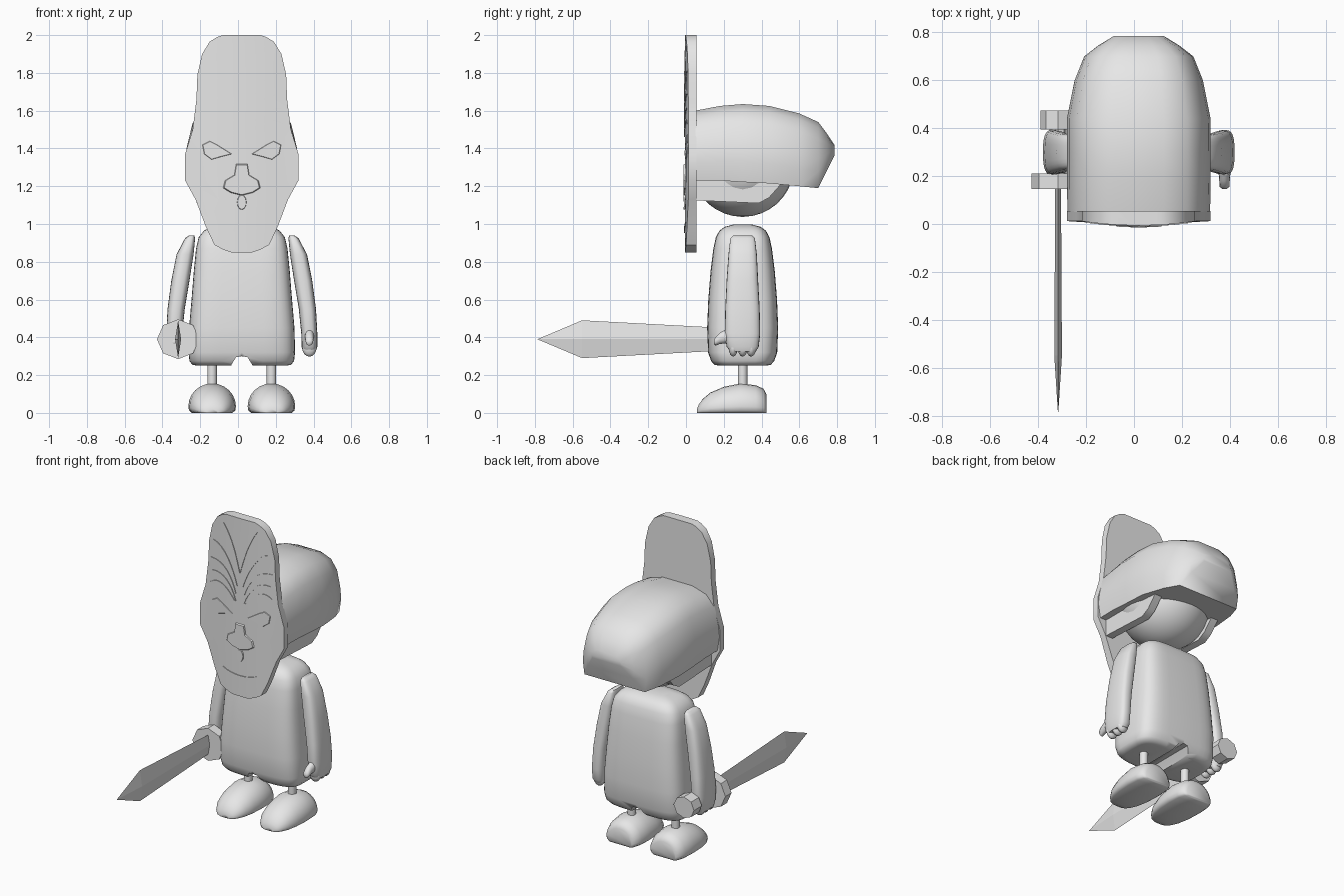
import bpy, bmesh, math

if "Cube" in bpy.data.objects:
    bpy.data.objects.remove(bpy.data.objects["Cube"])

CX = 0.02          # symmetry plane of the figure
grey = bpy.data.materials.new("plain grey")
grey.diffuse_color = (0.8, 0.8, 0.8, 1)
grey.use_nodes = True
grey.node_tree.nodes["Principled BSDF"].inputs["Base Color"].default_value = grey.diffuse_color


def make(name, verts, faces, angle=35):
    me = bpy.data.meshes.new(name)
    me.from_pydata(verts, [], faces)
    bm = bmesh.new()
    bm.from_mesh(me)
    bmesh.ops.recalc_face_normals(bm, faces=bm.faces)
    bm.to_mesh(me)
    bm.free()
    me.materials.append(grey)
    ob = bpy.data.objects.new(name, me)
    bpy.context.collection.objects.link(ob)
    bpy.ops.object.select_all(action='DESELECT')
    ob.select_set(True)
    bpy.context.view_layer.objects.active = ob
    if angle:
        bpy.ops.object.shade_smooth_by_angle(angle=math.radians(angle))
    return ob


def loft(name, rings, angle=35):
    """Skin equal-length closed rings and cap both ends."""
    n = len(rings[0])
    verts = [p for r in rings for p in r]
    faces = [(i * n + j, i * n + (j + 1) % n, (i + 1) * n + (j + 1) % n, (i + 1) * n + j)
             for i in range(len(rings) - 1) for j in range(n)]
    faces += [tuple(range(n)), tuple(range(len(verts) - n, len(verts)))]
    return make(name, verts, faces, angle)


def oval(a, b, ra, rb, p=2.0, n=24):
    """Superellipse points."""
    out = []
    for i in range(n):
        c, s = math.cos(2 * math.pi * i / n), math.sin(2 * math.pi * i / n)
        out.append((a + ra * math.copysign(abs(c) ** (2 / p), c),
                    b + rb * math.copysign(abs(s) ** (2 / p), s)))
    return out


def ball(name, c, r, n=24, m=14):
    rings = []
    for i in range(m + 1):
        t = math.pi * (0.01 + 0.98 * i / m)
        rings.append([(x, y, c[2] + r[2] * math.cos(t)) for x, y in
                      oval(c[0], c[1], r[0] * math.sin(t), r[1] * math.sin(t), 2, n)])
    return loft(name, rings, 60)


def rod_y(name, x, z, r, y0, y1, n=8):
    return loft(name, [[(a, y, b) for a, b in oval(x, z, r, r * 0.94, 2, n)] for y in (y0, y1)])


# Mask: slightly domed slab
outline = [(2.0, .10), (1.99, .13), (1.965, .17), (1.90, .21), (1.79, .235), (1.66, .24), (1.5, .26),
           (1.37, .30), (1.23, .30), (1.13, .245), (.985, .19), (.89, .145), (.865, .10), (.85, .055)]


def front(dx):
    return -0.006 + 0.018 * min(1, (dx / 0.24) ** 2)


cols = [-1, -.75, -.5, -.25, 0, .25, .5, .75, 1]
loft("mask", [[(CX + f * w, front(f * w), z) for f in cols] +
              [(CX + f * w, 0.055, z) for f in reversed(cols)] for z, w in outline], 30)


# Mask relief: thin plates lying on the dome
def plate(name, pts, lift=0.005):
    n = len(pts)
    cx, cz = sum(p[0] for p in pts) / n, sum(p[1] for p in pts) / n
    back = [(CX + x, front(x) + .002, z) for x, z in pts]
    top = [(CX + cx + (x - cx) * .93, front(x) - lift, cz + (z - cz) * .93) for x, z in pts]
    return loft(name, [back, top], 20)


def stroke(name, pts, width=0.012):
    """Curved ribbon, thin at both ends."""
    mid = []
    for i in range(9):      # smooth cubic through control points
        t = i / 8
        k = ((1 - t) ** 3, 3 * t * (1 - t) ** 2, 3 * t * t * (1 - t), t ** 3)
        mid.append([sum(k[j] * pts[j][a] for j in range(4)) for a in (0, 1)])
    up = [(x, z + width * (.1 + math.sin(math.pi * i / 8)) / 2) for i, (x, z) in enumerate(mid)]
    low = [(x, z - width * (.1 + math.sin(math.pi * i / 8)) / 2) for i, (x, z) in enumerate(mid)]
    n = len(up)
    verts = [(CX + x, front(x) - d, z) for d in (.004, -.002) for x, z in up + low]
    faces = []
    for i in range(n - 1):
        faces += [(i, i + 1, n + i + 1, n + i), (i, i + 1, 2 * n + i + 1, 2 * n + i),
                  (n + i, n + i + 1, 3 * n + i + 1, 3 * n + i)]
    return make(name, verts, faces, 20)


lines = [[(.12, 1.94), (.06, 1.86), (.03, 1.76), (.002, 1.65)],
         [(.20, 1.81), (.11, 1.79), (.05, 1.66), (.02, 1.56)],
         [(.22, 1.69), (.11, 1.69), (.06, 1.60), (.03, 1.51)],
         [(.21, 1.61), (.12, 1.62), (.06, 1.55), (.03, 1.46)],
         [(.22, 1.53), (.15, 1.58), (.08, 1.51), (.04, 1.46)]]
eye = [(.21, 1.42), (.17, 1.44), (.13, 1.42), (.05, 1.37), (.11, 1.355), (.16, 1.34), (.20, 1.37)]
for s, side in ((-1, "right"), (1, "left")):
    for i, l in enumerate(lines):
        stroke(f"{side}_brow_line_{i}", [(s * x, z) for x, z in l])
    plate(f"{side}_eye", [(s * x, z) for x, z in eye], .003)
half_nose = [(.03, 1.32), (.04, 1.26), (.09, 1.23), (.10, 1.19), (.06, 1.165)]
plate("nose", half_nose + [(0, 1.15)] + [(-x, z) for x, z in reversed(half_nose)], .008)
plate("nose_drop", oval(0, 1.115, .025, .04, 2, 12), .006)
stroke("mouth", [(-.125, 1.01), (-.05, .955), (.05, .955), (.125, 1.01)], .03)

# Hair cap behind the mask
half = [(.95, 0), (1, .25), (.97, .45), (.87, .75), (.68, .92), (.35, 1)]
section = half + [(-x, z) for x, z in reversed(half)]
cap = [(.05, .298, 1.60, 1.23), (.18, .30, 1.625, 1.23), (.30, .30, 1.635, 1.222), (.44, .30, 1.625, 1.215),
       (.60, .268, 1.585, 1.20), (.70, .228, 1.54, 1.19), (.745, .17, 1.48, 1.28), (.785, .105, 1.42, 1.36)]
loft("hair_cap", [[(CX + x * w, y, b + z * (t - b)) for x, z in section] for y, w, t, b in cap], 45)

# Head and side straps
ball("head", (CX, .30, 1.31), (.272, .272, .272), 32, 18)
strap = [(.05, 1.26), (.05, 1.125), (.385, 1.11), (.44, 1.14), (.52, 1.23)]
for s, side in ((-1, "right"), (1, "left")):
    loft(f"{side}_strap", [[(CX + s * d, y, z) for y, z in strap] for d in (.19, .24)])

# Body with a notch between the legs
levels = [(.25, .235, .125), (.255, .262, .15), (.275, .277, .168), (.32, .282, .183), (.45, .279, .188),
          (.6, .266, .182), (.75, .254, .17), (.87, .242, .155), (.93, .228, .142), (.965, .20, .123),
          (.985, .165, .095), (.997, .11, .05)]
body = loft("body", [[(x, y, z) for x, y in oval(CX, .30, rx, ry, 4.2, 40)] for z, rx, ry in levels], 50)
notch = [(-.07, .22), (-.052, .26), (-.03, .295), (0, .30), (.03, .295), (.052, .26), (.07, .22)]
cutter = loft("notch_cutter", [[(CX + x, y, z) for x, z in notch] for y in (0, .6)])
cutter.hide_render = True
cutter.hide_viewport = True
cut = body.modifiers.new("notch", 'BOOLEAN')
cut.object = cutter
cut.solver = 'EXACT'

# Arms, hands, legs and feet
arm = [(.94, .272, .298, .25, .35), (.925, .267, .32, .235, .365), (.84, .275, .365, .225, .375),
       (.70, .297, .393, .215, .382), (.55, .322, .413, .208, .39), (.42, .335, .42, .205, .393),
       (.35, .336, .42, .215, .385), (.325, .345, .412, .235, .37)]
shoe = [(.058, .03, .02), (.068, .06, .045), (.09, .082, .075), (.13, .104, .108), (.20, .12, .138),
        (.29, .126, .156), (.37, .12, .146), (.41, .105, .128), (.425, .085, .10)]
for s, side in ((-1, "right"), (1, "left")):
    loft(f"{side}_arm", [[(x, y, z) for x, y in oval(CX + s * ((a + b) / 2 - CX), (c + d) / 2,
         (b - a) / 2, (d - c) / 2, 3)] for z, a, b, c, d in arm], 50)
    hx = CX + s * .358
    for i, (y, r) in enumerate(((.25, .024), (.30, .026), (.345, .026))):
        ball(f"{side}_finger_{i}", (hx, y, .345), (.038, r, .047), 12, 8)
    loft(f"{side}_thumb", [[(a, y, b) for a, b in oval(hx, z, r, h, 2, 12)] for y, z, r, h in
         ((.147, .375, .010, .010), (.155, .378, .02, .022), (.18, .395, .022, .03), (.23, .41, .026, .04))], 60)
    lx = CX + s * .157
    loft(f"{side}_leg", [[(x, y, z) for x, y in oval(lx, .30, .025, .025, 2, 16)] for z in (.13, .29)])
    rings = []
    for y, w, h in shoe:
        base = [(-.85, 0), (-.97, .08), (-1, .22)]
        dome = [(-math.cos(t), .22 + .78 * math.sin(t)) for t in (math.pi * k / 12 for k in range(1, 12))]
        pts = base + dome + [(-x, z) for x, z in reversed(base)]
        rings.append([(lx + x * w, y, z * h) for x, z in pts])
    loft(f"{side}_foot", rings, 60)

# Sword held in the right hand
SX, SZ = -.317, .39
rod_y("sword_guard", SX, SZ, .112, .147, .21)
rod_y("sword_grip", SX, SZ, .035, .20, .41)
rod_y("sword_pommel", SX, SZ, .073, .395, .475)
loft("sword_blade", [[(SX - t, y, SZ), (SX, y, SZ + h), (SX + t, y, SZ), (SX, y, SZ - h)]
     for y, t, h in ((.16, .012, .062), (-.55, .016, .10), (-.785, .001, .001))], 0)
